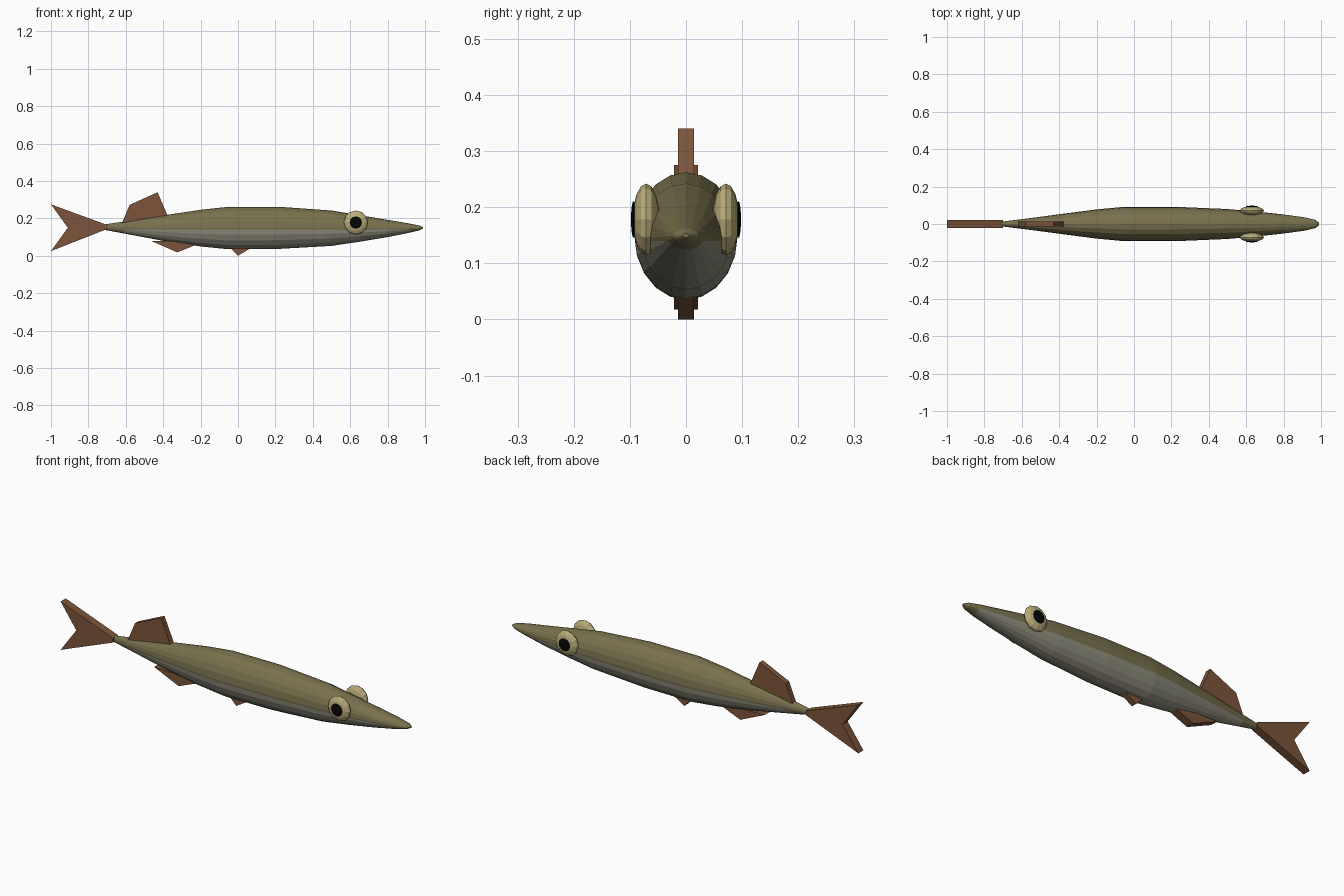
import bpy, bmesh, math
from mathutils import Vector

cube = bpy.data.objects.get("Cube")
if cube:
    bpy.data.objects.remove(cube)


def material(name, rgb):
    m = bpy.data.materials.new(name)
    m.use_nodes = True
    m.diffuse_color = (*rgb, 1)
    m.node_tree.nodes["Principled BSDF"].inputs["Base Color"].default_value = (*rgb, 1)
    return m


OLIVE = material("olive back", (0.19, 0.165, 0.075))
GREY = material("grey belly", (0.27, 0.26, 0.2))
BROWN = material("brown fin", (0.2, 0.09, 0.042))
CREAM = material("cream eye", (0.5, 0.42, 0.2))
BLACK = material("black pupil", (0.002, 0.002, 0.002))


def finish(name, bm, *mats):
    bmesh.ops.recalc_face_normals(bm, faces=bm.faces)
    mesh = bpy.data.meshes.new(name)
    bm.to_mesh(mesh)
    bm.free()
    for m in mats:
        mesh.materials.append(m)
    ob = bpy.data.objects.new(name, mesh)
    bpy.context.collection.objects.link(ob)
    return ob


# Body: elliptical rings of x, half width, bottom, top
SECTIONS = [(-0.71, 0.012, 0.138, 0.168), (-0.55, 0.032, 0.108, 0.193),
            (-0.4, 0.052, 0.08, 0.216), (-0.2, 0.078, 0.05, 0.246),
            (-0.05, 0.092, 0.035, 0.262), (0.22, 0.092, 0.037, 0.262),
            (0.5, 0.08, 0.053, 0.242), (0.65, 0.067, 0.075, 0.217),
            (0.8, 0.051, 0.1, 0.192), (0.91, 0.036, 0.122, 0.174),
            (0.97, 0.022, 0.136, 0.162), (0.99, 0.006, 0.146, 0.153)]
SIDES = 20
bm = bmesh.new()
rings = []
for x, w, low, high in SECTIONS:
    mid, h = (low + high) / 2, (high - low) / 2
    angles = [2 * math.pi * i / SIDES for i in range(SIDES)]
    rings.append([bm.verts.new((x, w * math.cos(a), mid + h * math.sin(a))) for a in angles])
for a, b in zip(rings, rings[1:]):
    for i in range(SIDES):
        j = (i + 1) % SIDES
        bm.faces.new((a[i], a[j], b[j], b[i]))
bm.faces.new(rings[0])
bm.faces.new(rings[-1])

# Belly patch borders are cut so the colours meet on clean lines
for point, normal in [((0, 0, 0.14), (0, 0, 1)), ((-0.61, 0, 0), (1, 0, 0)),
                      ((0.92, 0, 0), (1, 0, 0))]:
    bmesh.ops.bisect_plane(bm, geom=bm.verts[:] + bm.edges[:] + bm.faces[:],
                           plane_co=point, plane_no=normal)
for f in bm.faces:
    c = f.calc_center_median()
    f.material_index = int(c.z < 0.14 and -0.61 < c.x < 0.92)
finish("body", bm, OLIVE, GREY)


# Fins: flat outlines extruded across the body
def fin(name, outline, half):
    bm = bmesh.new()
    face = bm.faces.new([bm.verts.new((x, -half, z)) for x, z in outline])
    new = bmesh.ops.extrude_face_region(bm, geom=[face])["geom"]
    bmesh.ops.translate(bm, vec=Vector((0, 2 * half, 0)),
                        verts=[v for v in new if isinstance(v, bmesh.types.BMVert)])
    finish(name, bm, BROWN)


fin("tail_fin", [(-1, 0.275), (-0.91, 0.15), (-1, 0.025), (-0.7, 0.143), (-0.7, 0.165)], 0.021)
fin("dorsal_fin", [(-0.62, 0.175), (-0.58, 0.272), (-0.43, 0.34), (-0.37, 0.2)], 0.014)
fin("anal_fin", [(-0.465, 0.08), (-0.325, 0.018), (-0.22, 0.06), (-0.24, 0.075)], 0.021)
fin("pelvic_fin", [(-0.045, 0.045), (0, 0), (0.075, 0.045)], 0.014)


# Eyes: flattened spheres with a thin pupil plate, one on each side
for side, s in (("left", 1), ("right", -1)):
    for part, r, thick, y, z, mat in (("eye", 0.064, 0.024, 0.071, 0.178, CREAM),
                                      ("pupil", 0.033, 0.0045, 0.0935, 0.178, BLACK)):
        bm = bmesh.new()
        bmesh.ops.create_uvsphere(bm, u_segments=12, v_segments=8, radius=1)
        for v in bm.verts:
            p = v.co.copy()
            v.co = (0.63 + r * p.x, s * (y + thick * p.z), z + r * p.y)
        finish(f"{side}_{part}", bm, mat)
